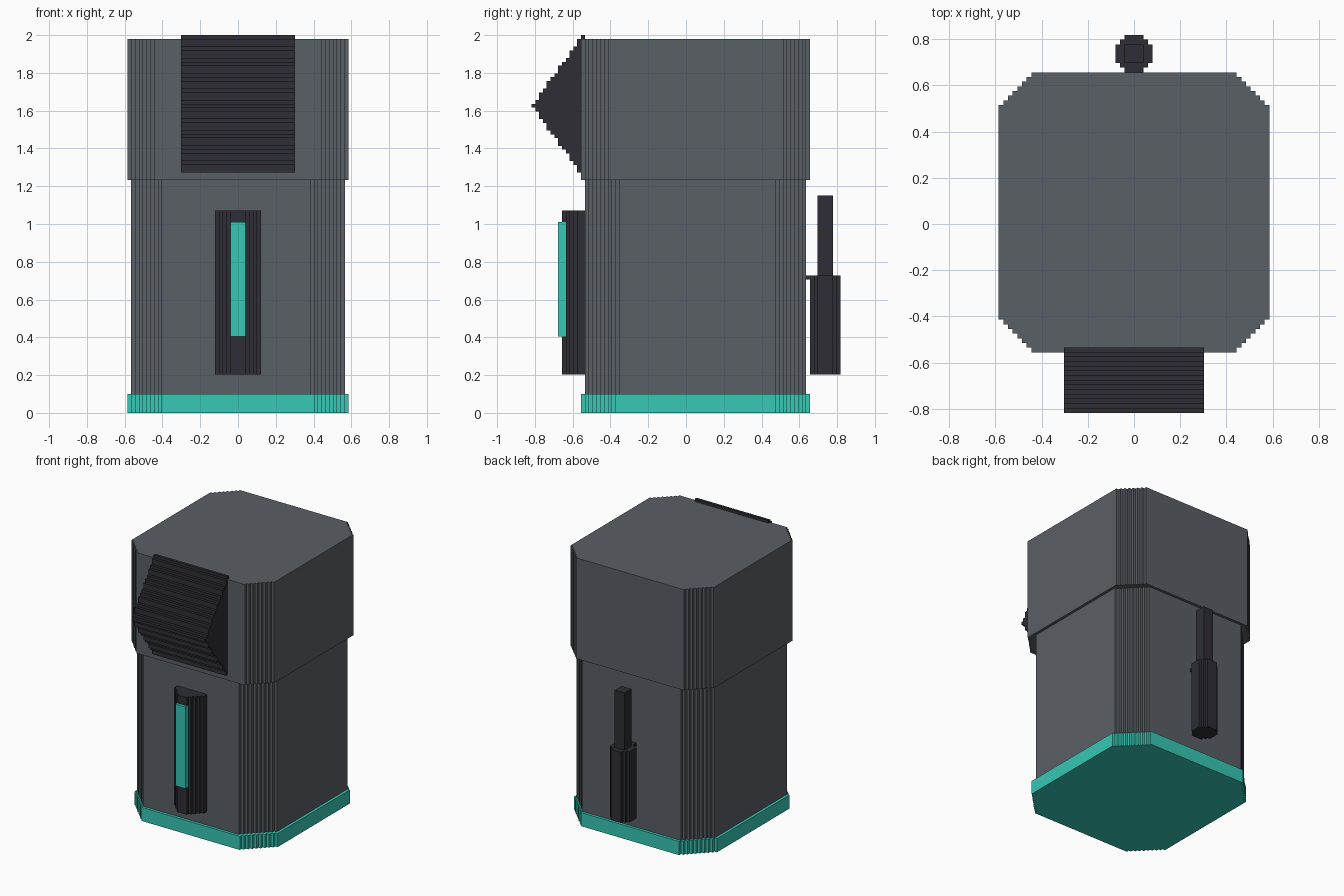
import bpy, bmesh

if "Cube" in bpy.data.objects:
    bpy.data.objects.remove(bpy.data.objects["Cube"])

U = 2 / 99  # step size of the blocky, stair-stepped style


def material(name, rgb):
    m = bpy.data.materials.new(name)
    m.diffuse_color = (*rgb, 1)
    m.use_nodes = True
    m.node_tree.nodes["Principled BSDF"].inputs["Base Color"].default_value = m.diffuse_color
    return m


GREY = material("slate grey", (0.102, 0.116, 0.133))
DARK = material("charcoal", (0.026, 0.026, 0.036))
TEAL = material("teal", (0.037, 0.58, 0.46))


def stepped_outline(rows, start):
    """Rows are (left, right) half widths, one step deep each, going up from start."""
    right, left = [], []
    for i, (l, r) in enumerate(rows):
        for side, w in ((right, r), (left, -l)):
            a, b = (w, start + i), (w, start + i + 1)
            if side and side[-1][0] == w:
                side[-1] = b          # merge rows of equal width
            else:
                side += [a, b]
    return right + left[::-1]


def extrude(name, outline, lo, hi, mat, to_xyz=lambda a, b, h: (a, b, h)):
    bm = bmesh.new()
    n = len(outline)
    low = [bm.verts.new([c * U for c in to_xyz(a, b, lo)]) for a, b in outline]
    high = [bm.verts.new([c * U for c in to_xyz(a, b, hi)]) for a, b in outline]
    bm.faces.new(low[::-1])
    bm.faces.new(high)
    for i in range(n):
        j = (i + 1) % n
        bm.faces.new((low[i], low[j], high[j], high[i]))
    bmesh.ops.recalc_face_normals(bm, faces=bm.faces)
    me = bpy.data.meshes.new(name)
    bm.to_mesh(me)
    bm.free()
    me.materials.append(mat)
    ob = bpy.data.objects.new(name, me)
    bpy.context.collection.objects.link(ob)
    return ob


def cut_corner_rows(half, depth, fl, fr, bl, br):
    """Box rows with stepped corner cuts: front left/right, back left/right."""
    rows = []
    for i in range(depth):
        k = depth - 1 - i
        rows.append((half - max(0, fl - i, bl - k), half - max(0, fr - i, br - k)))
    return rows


def box(name, x, y0, y1, z0, z1, mat):
    extrude(name, [(-x, y0), (x, y0), (x, y1), (-x, y1)], z0, z1, mat)


# main housing: base band, body, larger head
extrude("base_band", stepped_outline(cut_corner_rows(29, 60, 9, 9, 9, 9), -27.5), 0, 5, TEAL)
extrude("body", stepped_outline(cut_corner_rows(28, 58, 8, 9, 8, 8), -26.5), 5, 61, GREY)
extrude("head", stepped_outline(cut_corner_rows(29, 60, 7, 7, 7, 7), -27.5), 61, 98, GREY)

# front wedge visor: layers stack toward the front, narrowing to a tip
layers = []
for j in range(14):
    h = 0.5 + round(18 * (13 - j) / 13)
    layers.append((h, h))
extrude("visor", stepped_outline(layers, 26.5), -15, 15, DARK,
        lambda a, b, h: (h, -b, a + 80.5))

# front light mount (half octagon) and its light strip
mount = [(w, w) for w in (2, 3, 4, 5, 6, 6)]
extrude("light_mount", stepped_outline(mount, -32.5), 10, 53, DARK)
box("light_strip", 2.03, -33.5, -31.5, 20, 50, TEAL)

# rear antenna: thick octagonal sleeve, thin rod and a small bracket
sleeve = [(w, w) for w in (2, 3, 4, 4, 4, 4, 3, 2)]
extrude("antenna_sleeve", stepped_outline(sleeve, 32.5), 10, 36, DARK)
box("antenna_rod", 2, 34.5, 38.5, 36, 57, DARK)
box("antenna_bracket", 2, 31.5, 32.5, 35, 36, DARK)
